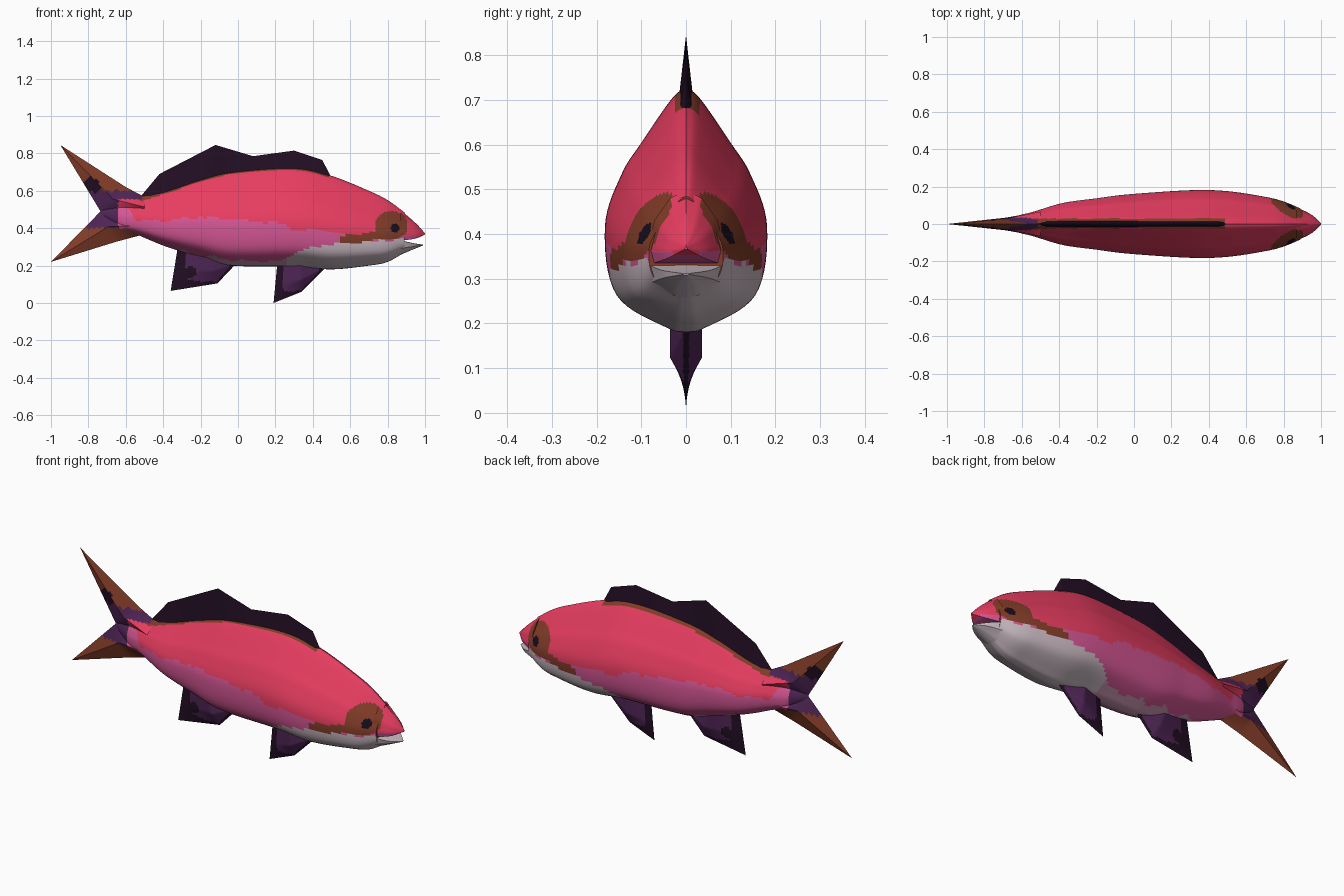
import bpy, bmesh, math
from mathutils import Vector

if "Cube" in bpy.data.objects:
    bpy.data.objects.remove(bpy.data.objects["Cube"])

# Flat colours
COLOURS = {
    "coral_red": (0.83, 0.048, 0.122), "pink": (0.66, 0.093, 0.296),
    "pale_pink": (0.578, 0.30, 0.43), "pale_belly": (0.60, 0.50, 0.55),
    "brown": (0.223, 0.045, 0.021), "purple": (0.076, 0.018, 0.089),
    "dark_purple": (0.016, 0.0044, 0.017), "eye_dark": (0.008, 0.004, 0.012),
}
NAMES = list(COLOURS)
MATS = []
for key, rgb in COLOURS.items():
    m = bpy.data.materials.new(key)
    m.diffuse_color = (*rgb, 1)
    m.use_nodes = True
    m.node_tree.nodes["Principled BSDF"].inputs["Base Color"].default_value = m.diffuse_color
    MATS.append(m)


def finish(name, bm, rule):
    """Clean the mesh, colour each face by rule(x, |y|, z) and link it."""
    bmesh.ops.remove_doubles(bm, verts=bm.verts, dist=0.0003)
    bmesh.ops.recalc_face_normals(bm, faces=bm.faces)
    for f in bm.faces:
        c = f.calc_center_median()
        f.material_index = NAMES.index(rule(c.x, abs(f.verts[0].co.y), c.z))
    me = bpy.data.meshes.new(name)
    bm.to_mesh(me)
    bm.free()
    for m in MATS:
        me.materials.append(m)
    ob = bpy.data.objects.new(name, me)
    bpy.context.collection.objects.link(ob)
    bpy.ops.object.select_all(action='DESELECT')
    ob.select_set(True)
    bpy.context.view_layer.objects.active = ob
    bpy.ops.object.shade_smooth_by_angle(angle=math.radians(35))
    return ob


def spline(pts, n):
    """Smooth curve through the points, n steps per span."""
    p = [Vector(a) for a in pts]
    p = [2 * p[0] - p[1]] + p + [2 * p[-1] - p[-2]]
    out = []
    for i in range(1, len(p) - 2):
        a, b, c, d = p[i - 1:i + 3]
        for k in range(n):
            t = k / n
            out.append(0.5 * (2 * b + (c - a) * t + (2 * a - 5 * b + 4 * c - d) * t * t
                              + (3 * b - a - 3 * c + d) * t ** 3))
    return out + [p[-2]]


def polyline(pts, n):
    p = [Vector(a) for a in pts]
    return [p[i].lerp(p[i + 1], k / n) for i in range(len(p) - 1) for k in range(n)] + [p[-1]]


def lookup(pts, x):
    """Height of a boundary line at x."""
    if x <= pts[0][0]:
        return pts[0][1]
    for (x0, z0), (x1, z1) in zip(pts, pts[1:]):
        if x <= x1:
            return z0 + (z1 - z0) * (x - x0) / (x1 - x0)
    return pts[-1][1]


def loft(name, stations, half, n, rule):
    """Skin cross-sections; each station is (x, top, bottom, half width)."""
    ring = half + [(-w, t) for w, t in reversed(half[1:-1])]
    bm = bmesh.new()
    rows = [[bm.verts.new((s[0], w * s[3], s[2] + t * (s[1] - s[2]))) for w, t in ring]
            for s in spline(stations, n)]
    m = len(ring)
    for r0, r1 in zip(rows, rows[1:]):
        for j in range(m):
            k = (j + 1) % m
            bm.faces.new((r0[j], r0[k], r1[k], r1[j]))
    bm.faces.new(rows[0])
    bm.faces.new(rows[-1])
    return finish(name, bm, rule)


def fin(name, a, b, thick, rule, n=14, m=20):
    """Double-sided fin between two outlines in the x-z plane."""
    bm = bmesh.new()
    pa, pb = polyline(a, n), polyline(b, n)
    last = len(pa) - 1
    for side in (1, -1):
        rows = []
        for i, (p, q) in enumerate(zip(pa, pb)):
            row = []
            for j in range(m + 1):
                c = p.lerp(q, j / m)
                row.append(bm.verts.new((c.x, side * thick(i / last, j / m), c.y)))
            rows.append(row)
        for r0, r1 in zip(rows, rows[1:]):
            for j in range(m):
                bm.faces.new((r0[j], r0[j + 1], r1[j + 1], r1[j]))
    return finish(name, bm, rule)


def ridge(t):
    return 1 - abs(2 * t - 1)


# Markings on the body
RED_EDGE = [(-0.66, 0.52), (-0.58, 0.5), (-0.54, 0.44), (-0.4, 0.44), (-0.2, 0.46), (0, 0.445),
            (0.2, 0.43), (0.3, 0.39), (0.5, 0.385), (0.6, 0.36), (0.8, 0.365), (1, 0.34)]
PINK_EDGE = [(-0.5, 0.33), (-0.25, 0.265), (0, 0.225), (0.24, 0.225), (0.3, 0.265),
             (0.45, 0.31), (0.6, 0.325), (0.88, 0.342), (1, 0.335)]
CHEEK = [(0.55, 0.338), (0.65, 0.345), (0.75, 0.365)]


def body_rule(x, y, z):
    wave = 0.005 * math.sin(x * 37) + 0.003 * math.sin(x * 83)
    if math.hypot(x - 0.84, z - 0.4) < 0.024:
        return "eye_dark"
    if math.hypot((x - 0.82) / 0.087, (z - 0.415) / 0.077) < 1 and z > 0.345:
        return "brown"
    if 0.55 < x < 0.8 and abs(z - lookup(CHEEK, x)) < 0.023:
        return "brown"
    if x < -0.64:
        return "purple"
    if z > 0.53 and y < 0.026 and x < 0.48:
        return "brown"
    if z > lookup(RED_EDGE, x) + wave:
        return "coral_red"
    if z > lookup(PINK_EDGE, x) + wave:
        return "pink"
    return "pale_belly" if x > 0.24 + wave * 4 else "pale_pink"


# Body
HALF = [tuple(v) for v in spline([(0, 1), (0.17, 0.96), (0.56, 0.77), (0.8, 0.64), (1, 0.43),
                                  (0.87, 0.16), (0.24, 0.02), (0, 0)], 8)]
loft("body", [(-0.735, 0.5, 0.47, 0.003), (-0.62, 0.545, 0.39, 0.045), (-0.54, 0.565, 0.365, 0.065),
              (-0.38, 0.605, 0.3, 0.112), (-0.2, 0.665, 0.245, 0.137), (-0.03, 0.705, 0.2, 0.158),
              (0.3, 0.725, 0.195, 0.18), (0.5, 0.68, 0.18, 0.175), (0.7, 0.6, 0.2, 0.145),
              (0.8, 0.55, 0.22, 0.12), (0.89, 0.485, 0.27, 0.083)], HALF, 14, body_rule)

# Upper snout and lower jaw, leaving an open mouth
SNOUT = [tuple(v) for v in polyline([(0, 1), (0.4, 0.9), (0.8, 0.6), (1, 0.2), (0.9, 0), (0, 0)], 4)]
loft("snout", [(0.87, 0.497, 0.333, 0.088), (0.95, 0.427, 0.345, 0.049), (1.0, 0.373, 0.366, 0.003)],
     SNOUT, 10, lambda x, y, z: "pink" if z < 0.362 and x < 0.97 else body_rule(x, y, z))
JAW = [tuple(v) for v in polyline([(0, 1), (1, 0.98), (0.87, 0.45), (0.3, 0.05), (0, 0)], 4)]
loft("lower_jaw", [(0.87, 0.335, 0.258, 0.088), (0.94, 0.32, 0.288, 0.055), (0.99, 0.312, 0.308, 0.008)],
     JAW, 8, lambda x, y, z: "pale_belly")

# Dorsal fin
fin("dorsal_fin",
    [(-0.52, 0.55), (-0.42, 0.57), (-0.12, 0.66), (0.08, 0.69), (0.3, 0.69), (0.45, 0.66), (0.5, 0.65)],
    [(-0.52, 0.57), (-0.42, 0.69), (-0.12, 0.845), (0.08, 0.785), (0.3, 0.815), (0.45, 0.765), (0.5, 0.67)],
    lambda u, v: 0.018 * (1 - v) * min(1, 12 * u, 12 * (1 - u)), lambda x, y, z: "dark_purple")


# Forked tail
def tail_rule(x, y, z):
    if x > -0.64 and 0.4 < z < 0.555:
        return body_rule(x, y, z)
    if math.hypot((x + 0.79) / 0.05, (z - 0.63) / 0.04) < 1:
        return "dark_purple"
    if abs(z - 0.5) < 0.1 + 0.35 * max(0, -0.72 - x) and x > -0.8 and z > 0.40:
        return "purple"
    return "brown"


for name, lead, trail in (
        ("tail_upper_lobe", [(-0.5, 0.567), (-0.6, 0.62), (-0.95, 0.845)],
         [(-0.5, 0.46), (-0.735, 0.49), (-0.95, 0.845)]),
        ("tail_lower_lobe", [(-0.5, 0.368), (-0.65, 0.328), (-1.0, 0.22)],
         [(-0.5, 0.46), (-0.735, 0.49), (-1.0, 0.22)])):
    fin(name, lead, trail, lambda u, v: 0.066 * (1 - u) * ridge(v), tail_rule)


# Lower fins
def lower_fin_rule(x, y, z):
    if math.hypot((x + 0.26) / 0.035, (z - 0.165) / 0.03) < 1:
        return "dark_purple"
    return "dark_purple" if y < 0.008 else "purple"


def lower_thick(u, v):
    return 0.036 * ridge(u) * min(1, 2.5 * (1 - v))


fin("pelvic_fin", [(0.21, 0.21), (0.33, 0.22), (0.46, 0.2)],
    [(0.19, 0.0), (0.34, 0.06), (0.46, 0.18)], lower_thick, lower_fin_rule)
fin("anal_fin", [(-0.32, 0.31), (-0.17, 0.27), (-0.02, 0.22)],
    [(-0.36, 0.065), (-0.11, 0.105), (-0.02, 0.2)], lower_thick, lower_fin_rule)
